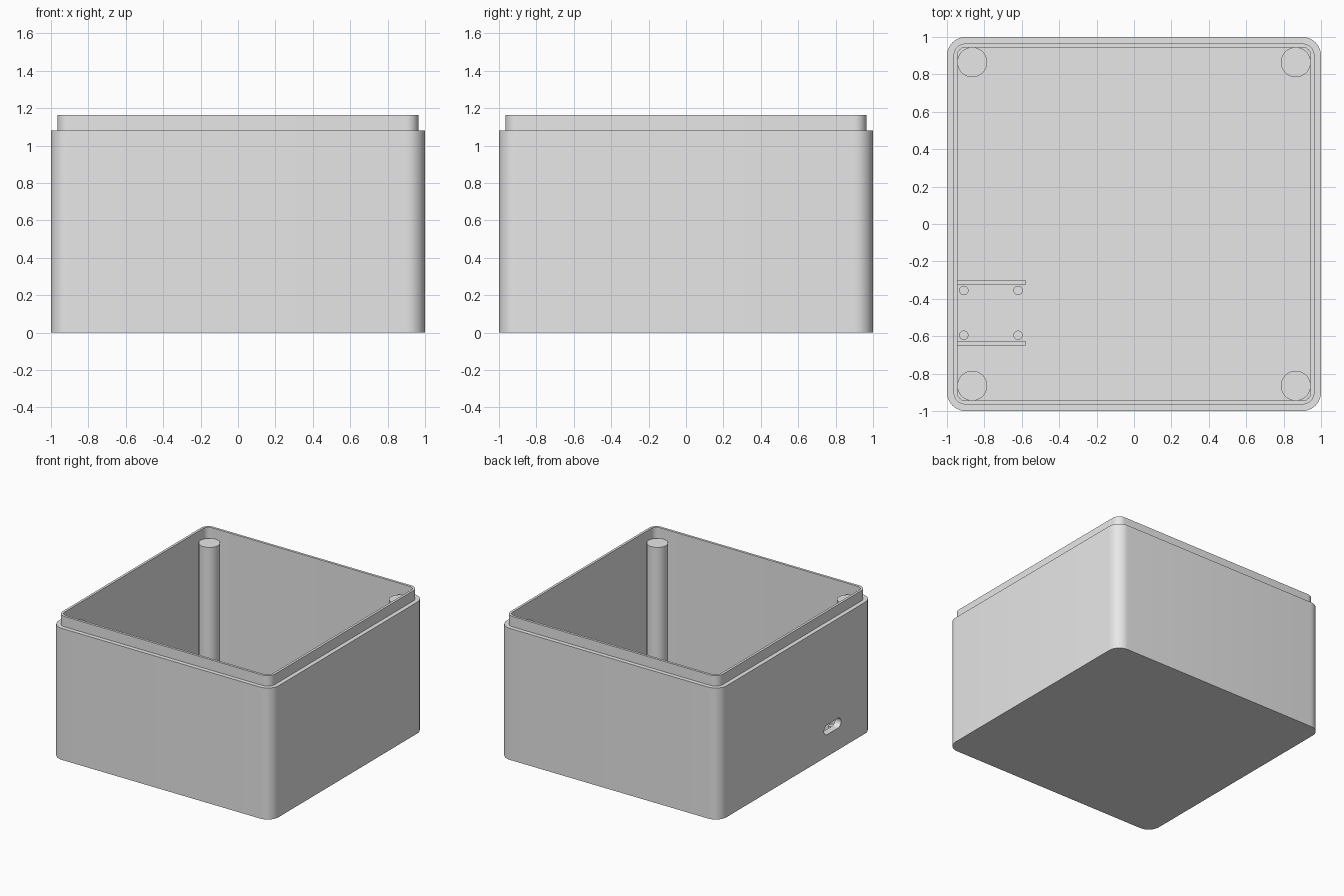
import bpy, bmesh, math

if "Cube" in bpy.data.objects:
    bpy.data.objects.remove(bpy.data.objects["Cube"])

grey = bpy.data.materials.new("light grey plastic")
grey.diffuse_color = (0.8, 0.8, 0.8, 1)
grey.use_nodes = True
grey.node_tree.nodes["Principled BSDF"].inputs["Base Color"].default_value = grey.diffuse_color

FLOOR = 0.055      # floor thickness
WALL_TOP = 1.08    # height of the outer wall
LIP_TOP = 1.165    # height of the lid lip
INNER = 0.945      # half width of the cavity


def rounded_rect(hx, hy, r, seg=10):
    pts = []
    for q, (sx, sy) in enumerate([(1, 1), (-1, 1), (-1, -1), (1, -1)]):
        for i in range(seg + 1):
            a = math.pi / 2 * (q + i / seg)
            pts.append((sx * (hx - r) + r * math.cos(a),
                        sy * (hy - r) + r * math.sin(a)))
    return pts


def loft(name, rings):
    """Skin a list of equal point rings and cap both ends."""
    bm = bmesh.new()
    loops = [[bm.verts.new(p) for p in ring] for ring in rings]
    n = len(loops[0])
    for a, b in zip(loops, loops[1:]):
        for i in range(n):
            j = (i + 1) % n
            bm.faces.new((a[i], a[j], b[j], b[i]))
    bm.faces.new(loops[0][::-1])
    bm.faces.new(loops[-1])
    bmesh.ops.recalc_face_normals(bm, faces=bm.faces)
    mesh = bpy.data.meshes.new(name)
    bm.to_mesh(mesh)
    bm.free()
    obj = bpy.data.objects.new(name, mesh)
    bpy.context.collection.objects.link(obj)
    mesh.materials.append(grey)
    return obj


def activate(obj):
    bpy.ops.object.select_all(action='DESELECT')
    obj.select_set(True)
    bpy.context.view_layer.objects.active = obj


def smooth(obj):
    activate(obj)
    bpy.ops.object.shade_smooth_by_angle(angle=math.radians(30))


def cylinder(name, x, y, r, z0, z1, sides):
    ring = [(x + r * math.cos(2 * math.pi * i / sides),
             y + r * math.sin(2 * math.pi * i / sides)) for i in range(sides)]
    smooth(loft(name, [[(px, py, z) for px, py in ring] for z in (z0, z1)]))


# Box shell: outer wall, ledge, lid lip, cavity and floor
profile = [(1.0, 0.10, 0), (1.0, 0.10, WALL_TOP),
           (0.965, 0.065, WALL_TOP), (0.965, 0.065, LIP_TOP),
           (INNER, 0.045, LIP_TOP), (INNER, 0.045, FLOOR)]
box = loft("box_shell", [[(x, y, z) for x, y in rounded_rect(h, h, r)]
                         for h, r, z in profile])

# Connector slot through the left wall
slot = rounded_rect(0.11, 0.04, 0.0399, 8)
cutter = loft("slot_cutter", [[(x, -0.475 + u, 0.22 + v) for u, v in slot]
                              for x in (-1.1, -0.9)])
cutter.hide_render = True
cut = box.modifiers.new("slot", 'BOOLEAN')
cut.operation = 'DIFFERENCE'
cut.solver = 'EXACT'
cut.object = cutter
activate(box)
bpy.ops.object.modifier_apply(modifier="slot")
bpy.data.objects.remove(cutter)
smooth(box)

# Corner screw posts
for sx in (-1, 1):
    for sy in (-1, 1):
        cylinder("corner_post", sx * 0.865, sy * 0.865, 0.08,
                 FLOOR - 0.01, WALL_TOP, 48)

# Circuit board holder: two side rails and four pegs
for y in (-0.3125, -0.6375):
    rect = [(-0.95, y - 0.0125), (-0.58, y - 0.0125),
            (-0.58, y + 0.0125), (-0.95, y + 0.0125)]
    loft("board_rail", [[(px, py, z) for px, py in rect]
                        for z in (FLOOR - 0.01, 0.20)])
for x in (-0.91, -0.62):
    for y in (-0.355, -0.595):
        cylinder("board_peg", x, y, 0.025, FLOOR - 0.01, 0.16, 24)
